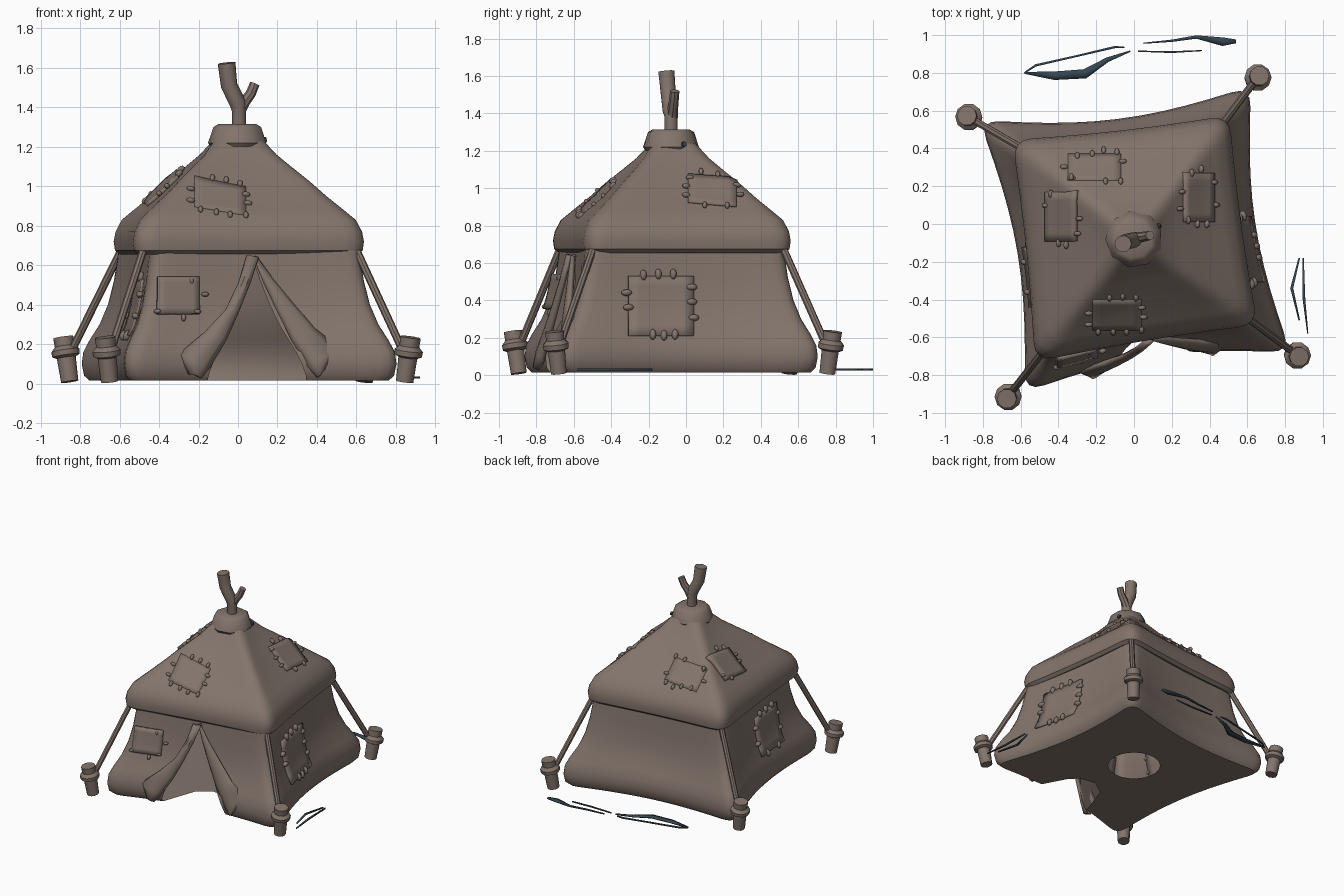
import bpy, bmesh, math
from mathutils import Vector, Matrix
from mathutils.bvhtree import BVHTree

if "Cube" in bpy.data.objects:
    bpy.data.objects.remove(bpy.data.objects["Cube"])


def material(name, rgb):
    m = bpy.data.materials.new(name)
    m.diffuse_color = (*rgb, 1)
    m.use_nodes = True
    m.node_tree.nodes["Principled BSDF"].inputs["Base Color"].default_value = m.diffuse_color
    return m


CANVAS = material("brown canvas", (0.225, 0.175, 0.148))
SLATE = material("slate blue", (0.035, 0.06, 0.08))


def finish(name, bm, mat=CANVAS, thick=0, angle=40):
    me = bpy.data.meshes.new(name)
    bm.to_mesh(me)
    ob = bpy.data.objects.new(name, me)
    bpy.context.collection.objects.link(ob)
    me.materials.append(mat)
    if thick:
        mod = ob.modifiers.new("thickness", 'SOLIDIFY')
        mod.thickness, mod.offset = thick, -1
    bpy.ops.object.select_all(action='DESELECT')
    ob.select_set(True)
    bpy.context.view_layer.objects.active = ob
    bpy.ops.object.shade_smooth_by_angle(angle=math.radians(angle))
    return ob


def loft(rings, closed=False, caps=False):
    bm = bmesh.new()
    rows = [[bm.verts.new(p) for p in r] for r in rings]
    n = len(rows[0])
    for a, b in zip(rows, rows[1:]):
        for j in range(n if closed else n - 1):
            k = (j + 1) % n
            bm.faces.new((a[j], b[j], b[k], a[k]))
    if caps:
        bm.faces.new(rows[0])
        bm.faces.new(rows[-1][::-1])
        bmesh.ops.recalc_face_normals(bm, faces=bm.faces)
    bmesh.ops.remove_doubles(bm, verts=bm.verts, dist=0.0005)
    return bm


def sweep(name, pts, sides=10, mat=CANVAS):
    """Round tube through (x, y, z, radius) points."""
    c = [Vector(p[:3]) for p in pts]
    rings = []
    for i, p in enumerate(pts):
        t = (c[min(i + 1, len(c) - 1)] - c[max(i - 1, 0)]).normalized()
        x = t.cross(Vector((0, 1, 0))).normalized()
        y = t.cross(x)
        rings.append([c[i] + p[3] * (x * math.cos(a) + y * math.sin(a))
                      for a in (2 * math.pi * j / sides for j in range(sides))])
    return finish(name, loft(rings, True, True), mat)


# Soft square cross-section, running clockwise from one side of the front gap to the other
CEN = Vector((0, -0.07))


def section(corners, z, s, pull, c, gap=(0.5, 0.5)):
    P = [CEN + (Vector(k) - CEN) * s for k in corners]

    def side(i, u):
        a, b = P[i % 4], P[(i + 1) % 4]
        d = (b - a).normalized()
        return a.lerp(b, u) + Vector((d.y, -d.x)) * pull * math.sin(math.pi * u)

    pts = []
    for k in range(5):
        i = 2 + k
        lo = gap[1] if k == 0 else c
        hi = gap[0] if k == 4 else 1 - c
        n = 5 if k in (0, 4) else 10
        pts += [side(i, lo + (hi - lo) * j / n) for j in range(n + 1)]
        if k < 4:
            a, m, b = side(i, 1 - c), P[(i + 1) % 4], side(i + 1, c)
            pts += [a * (1 - t) ** 2 + m * 2 * t * (1 - t) + b * t * t for t in (0.25, 0.5, 0.75)]
    return [Vector((p.x, p.y, z)) for p in pts]


# Tent walls with a triangular doorway
BASE = [(-0.82, 0.55), (0.62, 0.73), (0.83, -0.68), (-0.58, -0.89)]
APEX = 0.64


def wall_ring(z, s, pull):
    t = min(z / APEX, 1)
    return section(BASE, z, s, pull, 0.075, (0.32 + 0.2 * t, 0.70 - 0.18 * t))


WALL = [(0.015, 0.95, 0.08), (0.04, 0.985, 0.085), (0.10, 1.0, 0.085), (0.16, 0.99, 0.085),
        (0.22, 0.95, 0.08), (0.30, 0.885, 0.07), (0.40, 0.83, 0.055), (0.52, 0.79, 0.04),
        (0.64, 0.765, 0.03), (0.72, 0.755, 0.03)]
walls = [wall_ring(*w) for w in WALL]
bm = loft(walls)
wall_tree = BVHTree.FromBMesh(bm)
finish("tent_walls", bm)

# Floor with a round hole and a notch at the doorway
notch = [Vector((x, y, 0.015)) for x, y in ((0.28, -0.5), (0.18, -0.4), (0.05, -0.38), (-0.06, -0.46))]
outer = walls[0] + notch
inner = []
for p in outer:
    a = math.atan2(p.y, p.x)
    inner.append(Vector((0.19 * math.cos(a), 0.19 * math.sin(a), 0.015)))
finish("floor", loft([outer, inner], True))

# Roof with a rolled eave
EAVE = [(-0.645, 0.445), (0.505, 0.575), (0.655, -0.535), (-0.525, -0.73)]
ROOF = [(0.70, 0.80, 0.02, 0.1), (0.67, 0.88, 0.02, 0.1), (0.655, 0.95, 0.015, 0.1),
        (0.675, 0.99, 0.015, 0.09), (0.72, 1.0, 0.015, 0.09), (0.77, 0.985, 0.015, 0.09),
        (0.83, 0.935, 0.015, 0.09), (0.88, 0.84, 0.015, 0.09), (0.95, 0.705, 0.02, 0.09),
        (1.03, 0.565, 0.02, 0.1), (1.10, 0.43, 0.015, 0.13), (1.16, 0.32, 0.01, 0.2),
        (1.24, 0.2, 0, 0.3)]
bm = loft([section(EAVE, *r) for r in ROOF])
roof_tree = BVHTree.FromBMesh(bm)
finish("roof", bm)

# Top collar and forked pole
sweep("roof_collar", [(0, -0.08, 1.19, 0.13), (0, -0.08, 1.22, 0.152),
                      (0, -0.08, 1.30, 0.125), (0, -0.08, 1.315, 0.10)], 9)
sweep("pole_main", [(0.005, -0.08, 1.25, 0.036), (0.005, -0.08, 1.38, 0.036), (0, -0.085, 1.42, 0.042),
                    (-0.045, -0.095, 1.51, 0.042), (-0.058, -0.105, 1.625, 0.045)], 10)
sweep("pole_branch", [(0.005, -0.075, 1.38, 0.032), (0.035, -0.07, 1.43, 0.028),
                      (0.065, -0.065, 1.47, 0.026), (0.085, -0.06, 1.52, 0.025)], 8)

# Corner stakes and guy ropes
STAKES = [(-0.88, 0.57), (0.66, 0.78), (0.87, -0.70), (-0.67, -0.92)]
for i, (x, y) in enumerate(STAKES):
    d = Vector((x, y, 0)).normalized()

    def at(z, r):
        p = Vector((x, y, z)) + d * (z - 0.2) * 0.17
        return (*p, r)

    sweep(f"stake_{i}", [at(0.01, 0.044), at(0.235, 0.052)])
    sweep(f"stake_collar_{i}", [at(0.13, 0.045), at(0.142, 0.07), at(0.168, 0.072), at(0.19, 0.05)])
    e = CEN + (Vector(EAVE[i]) - CEN) * 0.9
    f = Vector((x, y)) - Vector((x, y)).normalized() * 0.04
    sweep(f"guy_rope_{i}", [(f.x, f.y, 0.16, 0.02), (e.x, e.y, 0.7, 0.02)], 8)

# Folded door flaps: rows of inner edge, outer edge
FLAPS = {
    "door_flap_left": [((0.085, 0.645), (0.06, 0.64)), ((0.045, 0.52), (0.02, 0.50)),
                       ((-0.01, 0.38), (-0.05, 0.36)), ((-0.07, 0.23), (-0.16, 0.25)),
                       ((-0.15, 0.09), (-0.29, 0.145)), ((-0.20, 0.03), (-0.235, 0.05))],
    "door_flap_right": [((0.075, 0.645), (0.10, 0.64)), ((0.125, 0.52), (0.18, 0.53)),
                        ((0.19, 0.38), (0.28, 0.41)), ((0.27, 0.22), (0.39, 0.28)),
                        ((0.35, 0.09), (0.525, 0.18)), ((0.40, 0.03), (0.44, 0.07))]}
for name, rows in FLAPS.items():
    grid = []
    for (x0, z0), (x1, z1) in rows:
        row = []
        for j in range(6):
            t = j / 5
            x, z = x0 + (x1 - x0) * t, z0 + (z1 - z0) * t
            y = -0.605 - 0.2 * (APEX - z) + 0.15 * (x - 0.1) - 0.025 * math.sin(math.pi * t) * (1 - z)
            row.append((x, y, z))
        grid.append(row)
    finish(name, loft(grid), thick=0.025)

# Patches pressed onto the cloth, with stitches around their rims
RAYS = {"front": lambda a, b: ((a, -2, b), (0, 1, 0)), "right": lambda a, b: ((2, a, b), (-1, 0, 0)),
        "left": lambda a, b: ((-2, a, b), (1, 0, 0)), "top": lambda a, b: ((a, b, 3), (0, 0, -1))}


def hit(tree, view, a, b):
    o, d = (Vector(v) for v in RAYS[view](a, b))
    p, n, _, _ = tree.ray_cast(o, d)
    return p, (n if n.dot(d) < 0 else -n)


def patch(name, tree, view, rect, stitches, lift=0.015, size=0.022):
    a0, a1, b0, b1 = rect
    rows = []
    for i in range(7):
        row = []
        for j in range(7):
            p, n = hit(tree, view, a0 + (a1 - a0) * i / 6, b0 + (b1 - b0) * j / 6)
            row.append(p + n * lift)
        rows.append(row)
    bm = loft(rows)
    n = hit(tree, view, (a0 + a1) / 2, (b0 + b1) / 2)[1]
    if sum(f.normal.dot(n) for f in bm.faces if not f.normal_update()) < 0:
        bmesh.ops.reverse_faces(bm, faces=bm.faces)
    finish(name, bm, thick=lift + 0.005)
    bm = bmesh.new()
    for a, b in stitches:
        p, n = hit(tree, view, a, b)
        u, v = (a - (a0 + a1) / 2) / (a1 - a0), (b - (b0 + b1) / 2) / (b1 - b0)
        step = (0.01, 0) if abs(u) > abs(v) else (0, 0.01)
        x = hit(tree, view, a + step[0], b + step[1])[0] - p
        x = (x - n * x.dot(n)).normalized()
        m = Matrix((x, n.cross(x), n)).transposed().to_4x4()
        m = Matrix.Translation(p + n * lift * 0.7) @ m @ Matrix.Diagonal((size, size * 0.6, size * 0.7, 1))
        bmesh.ops.create_icosphere(bm, subdivisions=2, radius=1, matrix=m)
    finish(name + "_stitches", bm, angle=60)


patch("right_wall_patch", wall_tree, "right", (-0.31, 0.04, 0.21, 0.53),
      [(-0.23, 0.535), (-0.15, 0.54), (-0.07, 0.54), (0.03, 0.47), (0.03, 0.39), (0.04, 0.305),
       (-0.18, 0.215), (-0.12, 0.21), (-0.06, 0.215), (-0.32, 0.44), (-0.31, 0.36)], size=0.03)
patch("left_wall_patch", wall_tree, "left", (-0.44, -0.12, 0.24, 0.53),
      [(-0.37, 0.54), (-0.28, 0.54), (-0.19, 0.54), (-0.11, 0.46), (-0.11, 0.34),
       (-0.36, 0.24), (-0.2, 0.24), (-0.44, 0.45), (-0.44, 0.34)], size=0.028)
patch("front_wall_patch", wall_tree, "front", (-0.41, -0.2, 0.35, 0.54),
      [(-0.24, 0.52), (-0.17, 0.45), (-0.41, 0.36), (-0.28, 0.33), (-0.21, 0.36)], 0.025, 0.02)
patch("left_roof_patch", roof_tree, "top", (-0.46, -0.3, -0.09, 0.17),
      [(-0.43, 0.16), (-0.33, 0.24), (-0.28, 0.03), (-0.29, -0.05), (-0.35, -0.11),
       (-0.39, -0.1), (-0.46, 0.1)], 0.02)
patch("right_roof_patch", roof_tree, "top", (0.26, 0.42, 0.01, 0.27),
      [(0.25, 0.17), (0.3, 0.27), (0.35, 0.29), (0.42, 0.22), (0.43, 0.1), (0.38, 0.0),
       (0.33, 0.0), (0.28, 0.02), (0.24, 0.08)], 0.012)
patch("front_roof_patch", roof_tree, "top", (-0.22, 0.04, -0.56, -0.4),
      [(-0.13, -0.39), (-0.06, -0.385), (0.01, -0.39), (0.04, -0.44), (0.05, -0.49), (0.04, -0.56),
       (-0.04, -0.57), (-0.11, -0.57), (-0.19, -0.57), (-0.24, -0.47), (-0.24, -0.53)], 0.004)
patch("back_roof_patch", roof_tree, "top", (-0.35, -0.07, 0.23, 0.37),
      [(-0.37, 0.3), (-0.33, 0.24), (-0.3, 0.36), (-0.22, 0.37), (-0.16, 0.39), (-0.09, 0.38),
       (-0.06, 0.33), (-0.15, 0.225), (-0.07, 0.225)], 0.004)

# Thin slate slivers on the ground: (x, y, width) along each spine
SLIVERS = [
    [(-0.58, 0.8, 0.01), (-0.42, 0.785, 0.045), (-0.26, 0.795, 0.05), (-0.14, 0.87, 0.025), (-0.02, 0.915, 0.008)],
    [(-0.58, 0.8, 0.008), (-0.52, 0.84, 0.012), (-0.3, 0.89, 0.01), (-0.1, 0.937, 0.012), (-0.05, 0.935, 0.006)],
    [(0.05, 0.957, 0.006), (0.2, 0.97, 0.012), (0.33, 0.99, 0.018), (0.47, 0.965, 0.045), (0.54, 0.967, 0.02)],
    [(0.02, 0.915, 0.006), (0.2, 0.91, 0.01), (0.36, 0.918, 0.006)],
    [(0.875, -0.18, 0.008), (0.835, -0.34, 0.016), (0.875, -0.51, 0.008)],
    [(0.895, -0.18, 0.008), (0.9, -0.4, 0.014), (0.92, -0.58, 0.006)]]
for i, spine in enumerate(SLIVERS):
    a, b = [], []
    for k, (x, y, w) in enumerate(spine):
        p, q = spine[max(k - 1, 0)], spine[min(k + 1, len(spine) - 1)]
        d = Vector((q[0] - p[0], q[1] - p[1], 0)).normalized()
        n = Vector((-d.y, d.x, 0)) * w / 2
        a.append(Vector((x, y, 0.027)) + n)
        b.append(Vector((x, y, 0.027)) - n)
    finish(f"ground_sliver_{i}", loft([b, a]), SLATE, 0.009)

# Small slate stud on the collar
sweep("collar_stud", [(0.13, -0.012, 1.235, 0.016), (0.142, -0.008, 1.237, 0.014)], 6, SLATE)
